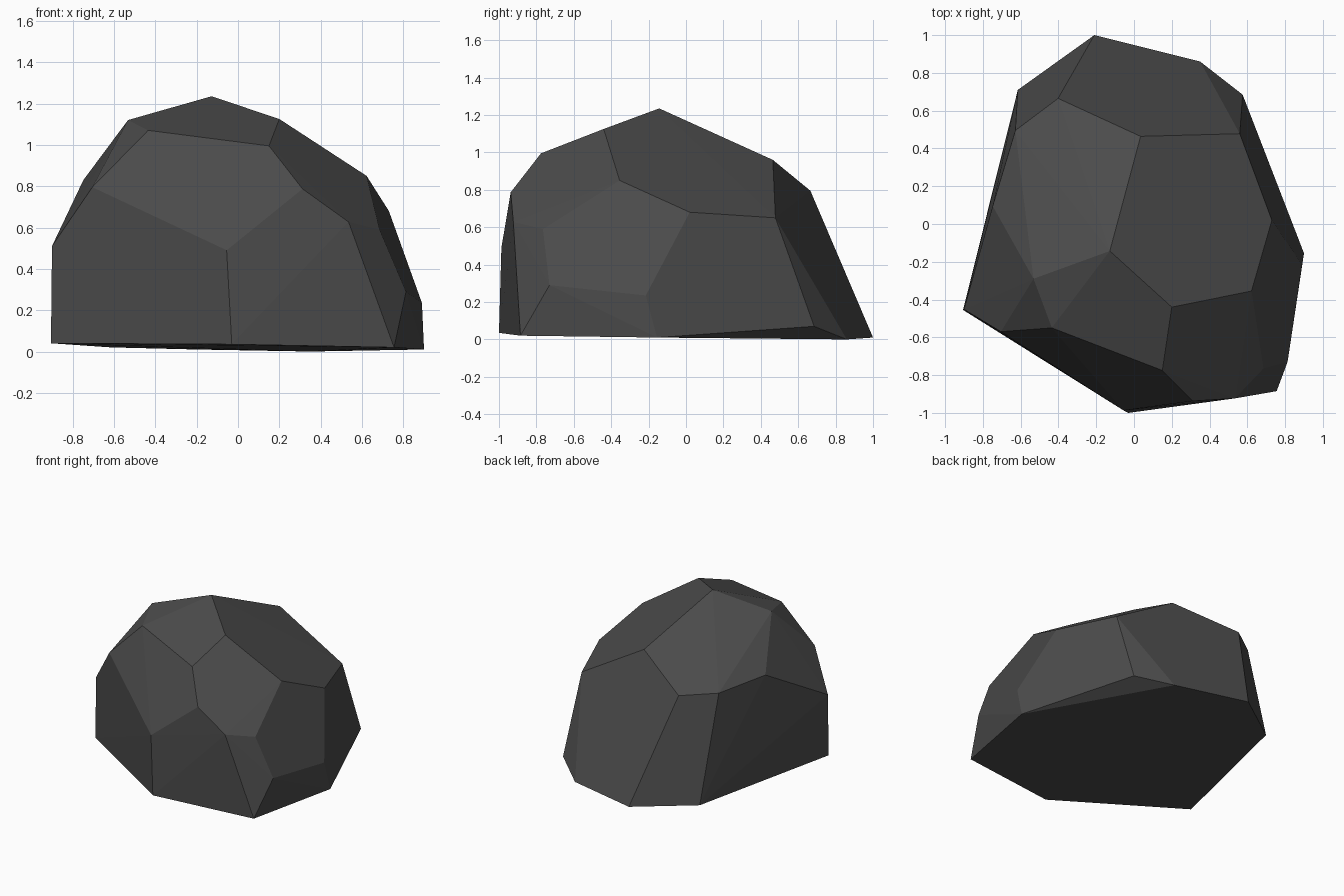
import bpy, bmesh

# Corners of the boulder, ring by ring from the ground up
base = [(-.21, 1, .01), (.35, .86, 0), (.575, .685, .07), (.9, -.155, .01),
        (.755, -.885, .02), (-.03, -1, .035), (-.905, -.455, .04), (-.615, .71, .02)]
sides = [(.89, -.215, .235), (.813, -.73, .29), (.685, -.765, .59), (.535, -.923, .627),
         (-.055, -.987, .49), (-.9, -.452, .51)]
shoulder = [(-.705, -.57, .795), (-.748, .095, .83), (-.628, .495, .81), (-.402, .665, .795),
            (.56, .478, .65), (.73, .02, .68), (.622, -.355, .85), (.312, -.937, .787)]
crown = [(.15, -.775, .995), (-.435, -.55, 1.07), (-.532, -.29, 1.12),
         (.2, -.44, 1.125), (-.128, -.143, 1.235), (.035, .464, .96)]

# Chiselled boulder: the convex hull around the corners
bm = bmesh.new()
for p in base + sides + shoulder + crown:
    bm.verts.new(p)
bmesh.ops.convex_hull(bm, input=bm.verts[:])
bmesh.ops.recalc_face_normals(bm, faces=bm.faces[:])
mesh = bpy.data.meshes.new("boulder")
bm.to_mesh(mesh)
bm.free()

# Dark grey stone
stone = bpy.data.materials.new("dark_grey_stone")
stone.diffuse_color = (.07, .07, .07, 1)
mesh.materials.append(stone)
boulder = bpy.data.objects.new("boulder", mesh)
bpy.context.collection.objects.link(boulder)
